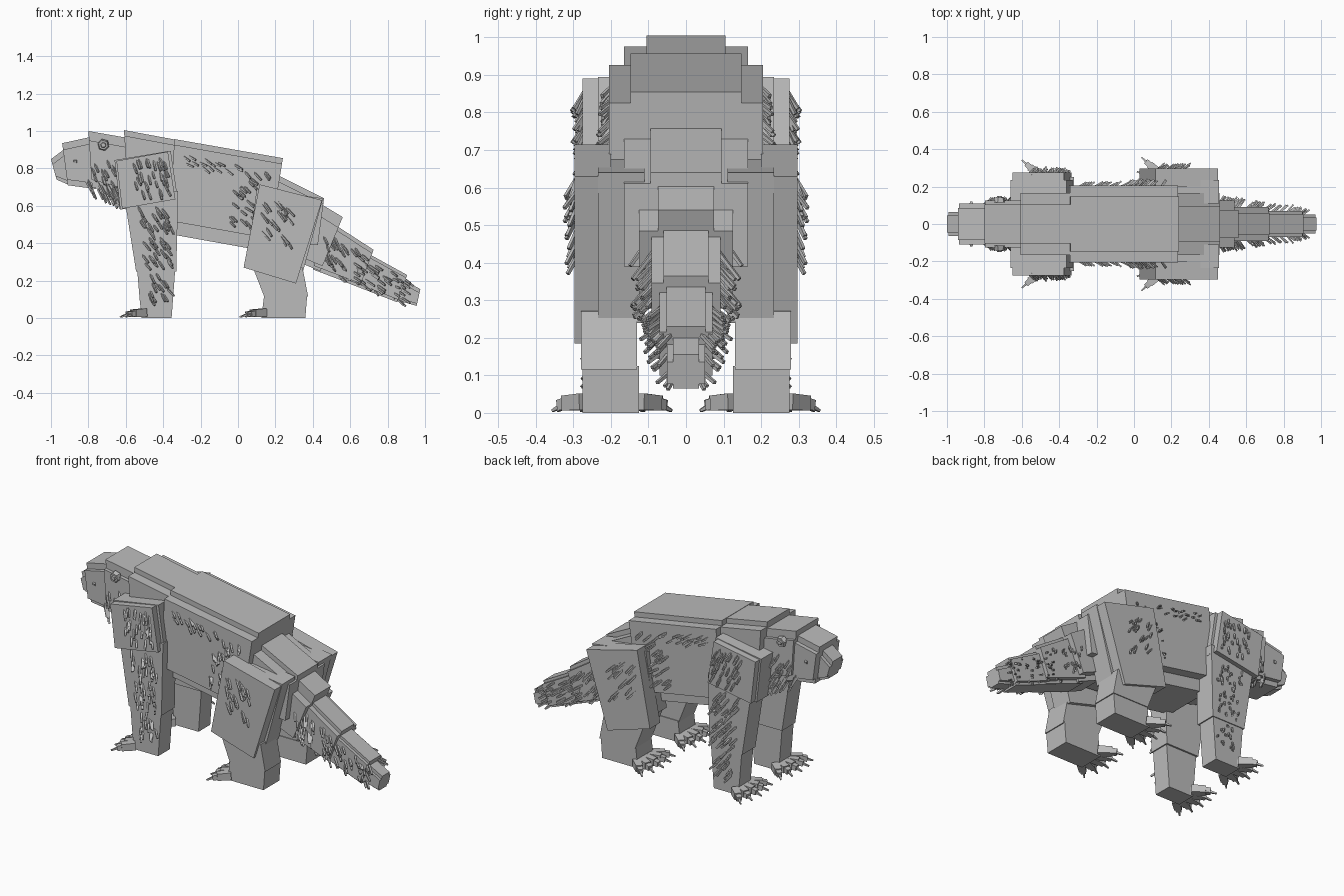
import bpy, bmesh, math, random
from mathutils import Vector, Matrix

random.seed(4)
cube = bpy.data.objects.get("Cube")
if cube:
    bpy.data.objects.remove(cube, do_unlink=True)

GREY = (0.5, 0.5, 0.5, 1)
grey = bpy.data.materials.new("plain_grey")
grey.use_nodes = True
grey.diffuse_color = GREY
grey.node_tree.nodes["Principled BSDF"].inputs["Base Color"].default_value = GREY


def finish(name, bm, mirror=False):
    bmesh.ops.recalc_face_normals(bm, faces=bm.faces)
    mesh = bpy.data.meshes.new(name)
    bm.to_mesh(mesh)
    bm.free()
    mesh.materials.append(grey)
    ob = bpy.data.objects.new(name, mesh)
    bpy.context.collection.objects.link(ob)
    if mirror:
        mod = ob.modifiers.new("both_sides", "MIRROR")
        mod.use_axis = (False, True, False)
        mod.use_mirror_merge = False
    return ob


def prism(bm, pts, y0, y1):
    """Side profile (x, z) extruded across the body from y0 to y1."""
    face = bm.faces.new([bm.verts.new((x, y0, z)) for x, z in pts])
    new = bmesh.ops.extrude_face_region(bm, geom=[face])["geom"]
    bmesh.ops.translate(bm, vec=(0, y1 - y0, 0),
                        verts=[v for v in new if isinstance(v, bmesh.types.BMVert)])


def paired(name, pts, y0, y1):
    bm = bmesh.new()
    prism(bm, pts, y0, y1)
    finish(name, bm, True)


def segment(name, quad, wide, narrow, top, bottom):
    """Stepped block: tall narrow core with a wide block inset top and bottom."""
    bm = bmesh.new()
    prism(bm, quad, -narrow, narrow)
    tl, tr, br, bl = [Vector(p) for p in quad]
    left, right = (bl - tl).normalized(), (br - tr).normalized()
    prism(bm, [tl + left * top, tr + right * top,
               br - right * bottom, bl - left * bottom], -wide, wide)
    finish(name, bm)


# Head, neck, body and tail as a chain of stepped blocks
segment("nose", [(-1, .85), (-.92, .91), (-.9, .71), (-.97, .74)], .065, .045, .03, .02)
segment("muzzle", [(-.94, .935), (-.78, .97), (-.76, .69), (-.91, .71)], .11, .085, .035, .03)
segment("head", [(-.8, 1), (-.6, .965), (-.6, .65), (-.78, .7)], .125, .105, .05, .04)
segment("throat", [(-.78, .8), (-.56, .8), (-.58, .57), (-.7, .64)], .11, .08, .03, .03)
segment("chest", [(-.61, 1.005), (-.33, .953), (-.3, .48), (-.58, .56)], .165, .105, .03, .05)
segment("torso", [(-.34, .957), (.24, .855), (.16, .355), (-.37, .45)], .205, .148, .03, .07)
segment("rump", [(.14, .8), (.46, .64), (.42, .34), (.12, .37)], .165, .095, .03, .05)
segment("tail_base", [(.36, .66), (.56, .54), (.44, .25), (.3, .31)], .125, .075, .06, .03)
segment("tail_middle", [(.47, .53), (.725, .365), (.65, .165), (.4, .26)], .092, .06, .02, .02)
segment("tail_lower", [(.66, .365), (.905, .23), (.85, .085), (.58, .19)], .07, .052, .015, .015)
segment("tail_tip", [(.82, .24), (.975, .155), (.955, .065), (.8, .11)], .05, .035, .02, .012)

# Front legs
paired("shoulder", [(-.65, .84), (-.375, .89), (-.335, .635), (-.62, .585)], .19, .275)
paired("shoulder_inner", [(-.66, .845), (-.36, .895), (-.32, .625), (-.63, .58)], .12, .235)
paired("front_upper_leg", [(-.61, .66), (-.32, .68), (-.33, .25), (-.545, .25)], .125, .25)
paired("front_lower_leg", [(-.54, .27), (-.335, .27), (-.355, 0), (-.515, 0), (-.525, .09)], .135, .245)

# Hind legs
paired("thigh", [(.115, .715), (.45, .63), (.31, .185), (.03, .27)], .2, .297)
paired("thigh_inner", [(.1, .69), (.455, .64), (.345, .24), (.05, .32)], .11, .235)
paired("hind_upper_leg", [(.06, .32), (.345, .27), (.375, .115), (.14, .115)], .13, .28)
paired("hind_lower_leg", [(.14, .125), (.37, .125), (.36, 0), (.125, 0)], .125, .275)


def bar(bm, start, end, w0, w1, sides=4):
    """Thin tapered bar between two points."""
    a, b = Vector(start), Vector(end)
    d = b - a
    m = Matrix.Translation((a + b) / 2) @ d.to_track_quat("Z", "Y").to_matrix().to_4x4()
    m = m @ Matrix.Rotation(math.pi / 4, 4, "Z")
    bmesh.ops.create_cone(bm, cap_ends=True, segments=sides, radius1=w0,
                          radius2=w1, depth=d.length, matrix=m)


# Fanned toes with claws
def foot(name, x, y, spread):
    toes, claws = bmesh.new(), bmesh.new()
    for i in range(-2, 3):
        angle = i * 0.36
        out = Vector((-math.cos(angle), math.sin(angle), 0))
        root = Vector((x + .03, y + i * spread, .03))
        knuckle = root + out * .075
        knuckle.z = .026
        bar(toes, root, knuckle, .031, .028)
        bar(toes, knuckle - out * .01, knuckle + out * .025 - Vector((0, 0, .006)), .022, .02)
        tip = knuckle + out * .057
        tip.z = .006
        bar(claws, knuckle, tip, .011, .005)
    finish(name + "_toes", toes, True)
    finish(name + "_claws", claws, True)


foot("front_foot", -.53, .19, .032)
foot("hind_foot", .11, .198, .035)

# Eyes: small faceted studs on the sides of the head
eye = bmesh.new()
bar(eye, (-.72, .115, .925), (-.72, .142, .925), .034, .026, 6)
bar(eye, (-.72, .14, .925), (-.72, .15, .925), .017, .012, 6)
finish("eyes", eye, True)

# Nostrils
nostril = bmesh.new()
bar(nostril, (-.87, .1, .84), (-.87, .117, .835), .014, .01)
finish("cheek_studs", nostril, True)


# Tufts of fur spread over a side patch
def fur(name, quad, y0, y1, count, direction, length):
    bm = bmesh.new()
    tl, tr, br, bl = [Vector(p) for p in quad]
    for _ in range(count):
        u, v = random.random(), random.random()
        p = tl.lerp(tr, u).lerp(bl.lerp(br, u), v)
        root = Vector((p.x, y0 + (y1 - y0) * u, p.y))
        d = Vector(direction) + Vector([random.uniform(-.12, .12) for _ in range(3)])
        d = d.normalized() * length * random.uniform(.8, 1.15)
        bar(bm, root - d * .3, root + d * .7, .007, .006)
    finish(name, bm, True)


SWEPT = (.45, .6, -.7)
fur("shoulder_fur", [(-.57, .86), (-.4, .87), (-.37, .68), (-.55, .64)],
    .272, .272, 34, (.3, .45, -.8), .07)
fur("front_leg_fur", [(-.55, .6), (-.36, .6), (-.36, .28), (-.5, .28)],
    .248, .248, 44, SWEPT, .08)
fur("front_shin_fur", [(-.49, .26), (-.36, .26), (-.37, .1), (-.48, .1)],
    .243, .243, 14, SWEPT, .07)
fur("back_fur", [(-.3, .87), (.02, .83), (.02, .78), (-.3, .82)],
    .203, .203, 14, (.6, .4, -.4), .07)
fur("flank_fur", [(-.02, .82), (.15, .78), (.08, .47), (-.05, .5)],
    .203, .203, 34, (.5, .5, -.45), .07)
fur("thigh_fur", [(.13, .65), (.3, .61), (.27, .4), (.12, .42)],
    .294, .294, 22, (.5, .35, -.7), .085)
fur("tail_base_fur", [(.47, .5), (.64, .38), (.56, .25), (.42, .33)],
    .115, .085, 20, SWEPT, .09)
fur("tail_fur", [(.62, .37), (.92, .2), (.88, .1), (.56, .23)],
    .085, .045, 40, (.65, .5, -.45), .085)
fur("tail_under_fur", [(.55, .25), (.88, .11), (.86, .09), (.5, .24)],
    .06, .03, 16, (.6, .4, -.6), .08)
fur("chin_fur", [(-.88, .75), (-.66, .72), (-.63, .62), (-.76, .67)],
    .108, .115, 28, (.35, .25, -.8), .07)
fur("neck_fur", [(-.78, .84), (-.66, .84), (-.66, .72), (-.78, .72)],
    .122, .122, 14, (.35, .4, -.8), .06)
